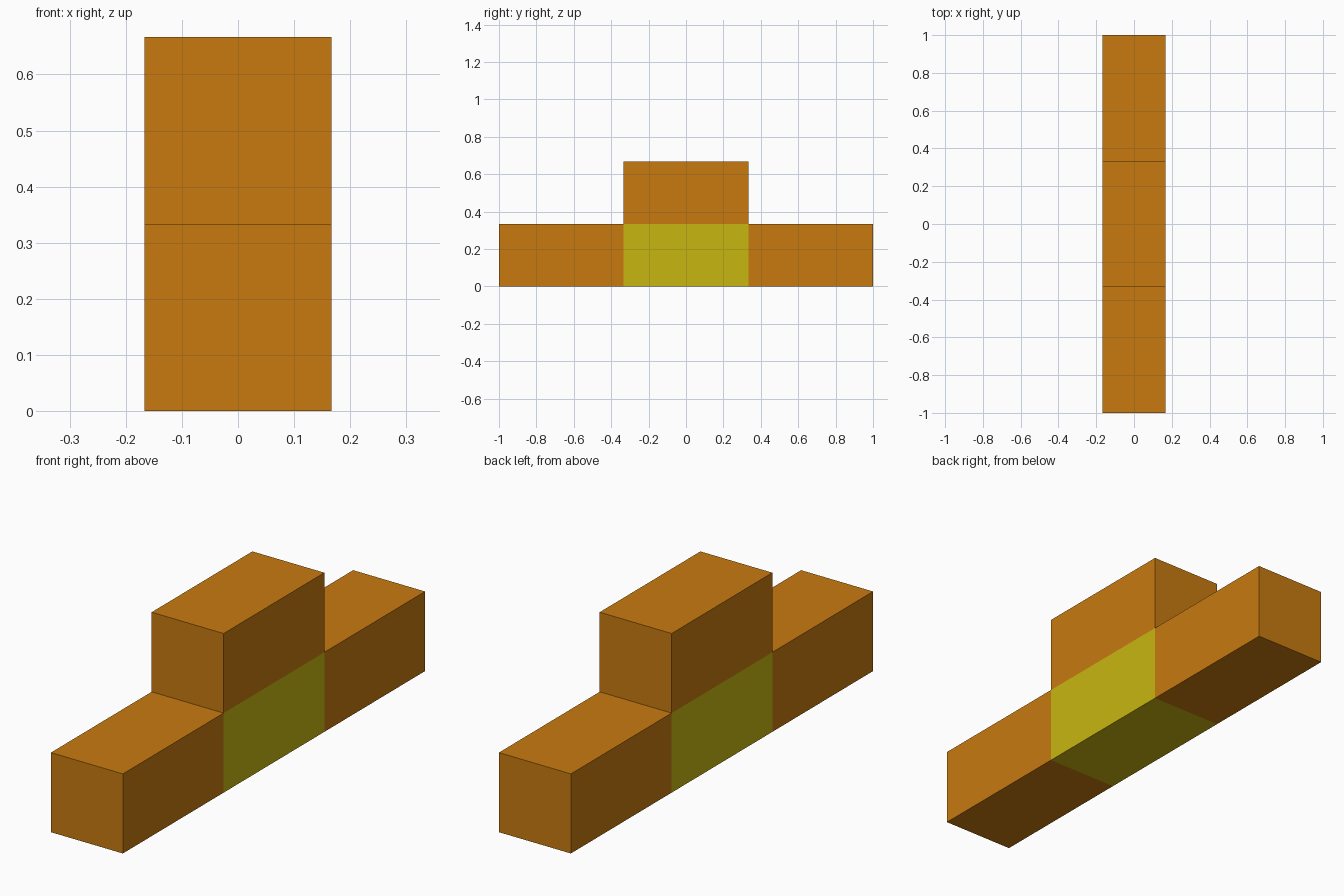
import bpy
import bmesh
from mathutils import Matrix, Vector

if "Cube" in bpy.data.objects:
    bpy.data.objects.remove(bpy.data.objects["Cube"])

S = 1 / 3                 # block width and height
L = 2 / 3                 # block length along y


def material(name, color):
    mat = bpy.data.materials.new(name)
    mat.diffuse_color = color
    mat.use_nodes = True
    mat.node_tree.nodes["Principled BSDF"].inputs["Base Color"].default_value = mat.diffuse_color
    return mat


orange = material("orange", (0.58, 0.195, 0.005, 1))
yellow = material("yellow", (0.58, 0.47, 0.005, 1))


def block(name, column, row, mat):
    """One block placed on the column/row grid of the piece."""
    bm = bmesh.new()
    bmesh.ops.create_cube(bm, size=1, matrix=Matrix.Diagonal((S, L, S, 1)))
    mesh = bpy.data.meshes.new(name)
    bm.to_mesh(mesh)
    bm.free()
    mesh.materials.append(mat)
    obj = bpy.data.objects.new(name, mesh)
    obj.location = Vector((0, column * L, (row + 0.5) * S))
    bpy.context.collection.objects.link(obj)


# Bottom row: yellow centre with an orange block at each end
block("center_block", 0, 0, yellow)
block("front_block", -1, 0, orange)
block("back_block", 1, 0, orange)

# Block stacked on the centre
block("top_block", 0, 1, orange)
